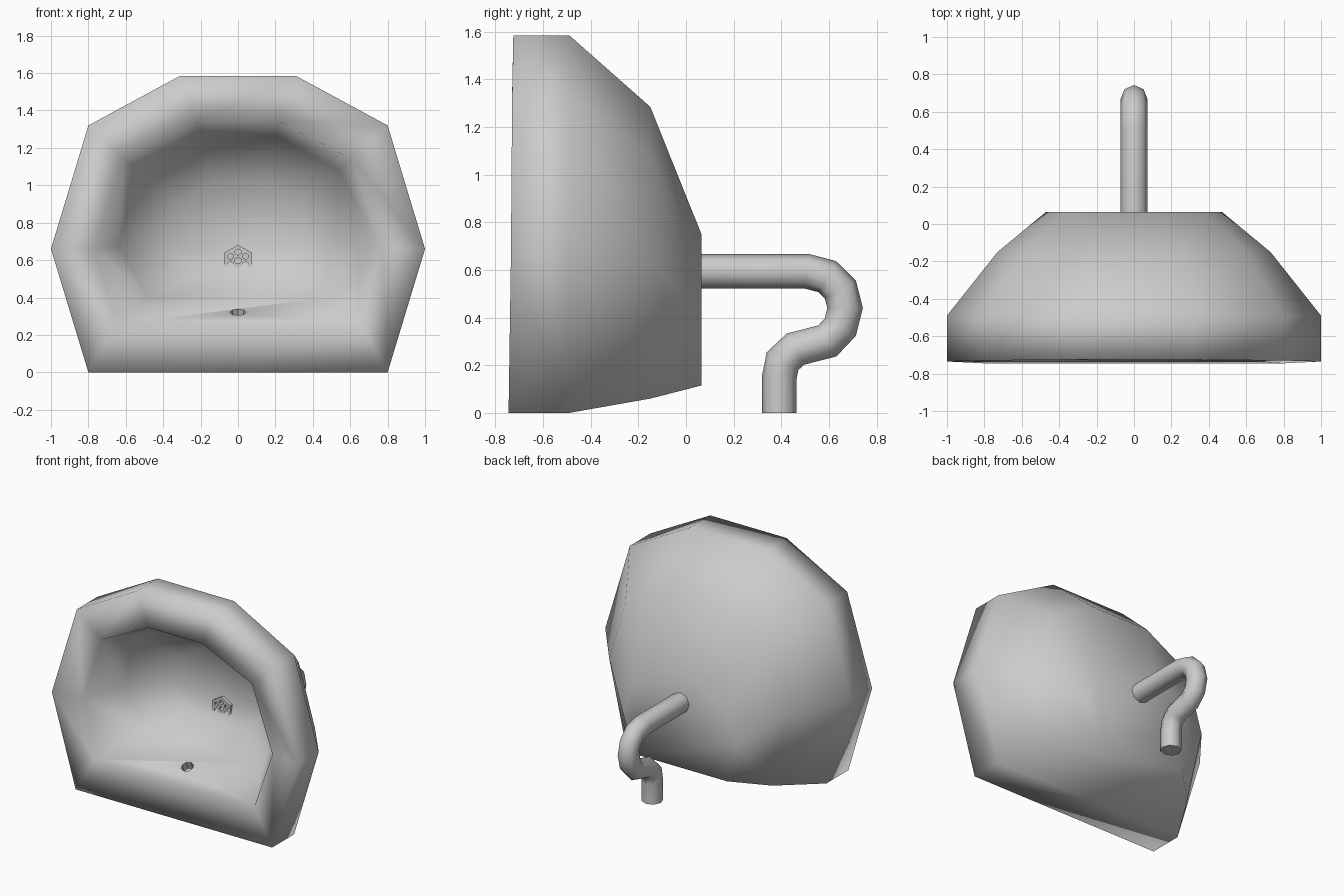
import bpy, bmesh, math
from mathutils import Vector

if "Cube" in bpy.data.objects:
    bpy.data.objects.remove(bpy.data.objects["Cube"])


def finish(name, bm, smooth=True):
    bmesh.ops.recalc_face_normals(bm, faces=bm.faces)
    mesh = bpy.data.meshes.new(name)
    bm.to_mesh(mesh)
    bm.free()
    for p in mesh.polygons:
        p.use_smooth = smooth
    ob = bpy.data.objects.new(name, mesh)
    bpy.context.collection.objects.link(ob)
    return ob


def loft(bm, rings, cap_start=True, cap_end=True):
    vs = [[bm.verts.new(p) for p in ring] for ring in rings]
    n = len(vs[0])
    for a, b in zip(vs, vs[1:]):
        for i in range(n):
            j = (i + 1) % n
            bm.faces.new((a[i], a[j], b[j], b[i]))
    if cap_start:
        bm.faces.new(vs[0])
    if cap_end:
        bm.faces.new(vs[-1])
    return vs


def prism(bm, center, axis, radius, depth, sides):
    axis = Vector(axis).normalized()
    u = Vector((1, 0, 0))
    w = axis.cross(u)
    rings = []
    for s in (-0.5, 0.5):
        c = Vector(center) + axis * depth * s
        rings.append([c + radius * (math.sin(t) * u + math.cos(t) * w)
                      for t in (2 * math.pi * k / sides for k in range(sides))])
    loft(bm, rings)


def cut(target, cutter):
    mod = target.modifiers.new("cut", 'BOOLEAN')
    mod.operation = 'DIFFERENCE'
    mod.solver = 'EXACT'
    mod.object = cutter
    bpy.context.view_layer.objects.active = target
    bpy.ops.object.modifier_apply(modifier=mod.name)
    bpy.data.objects.remove(cutter)


def mirrored(half):
    return half + [(-x, y, z) for x, y, z in reversed(half)]


# basin: eight-sided rings from the back, around the rim, into the bowl
basin_rings = [
    [(.38, .065, .115), (.47, .065, .40), (.38, .065, .63), (.15, .065, .75)],
    [(.60, -.15, .06), (.73, -.15, .64), (.60, -.15, 1.08), (.24, -.15, 1.285)],
    [(.80, -.49, 0), (1, -.49, .66), (.80, -.49, 1.32), (.31, -.49, 1.585)],
    [(.80, -.745, 0), (1, -.735, .66), (.80, -.73, 1.32), (.31, -.725, 1.585)],
    [(.65, -.735, .26), (.77, -.70, .66), (.61, -.71, 1.14), (.22, -.73, 1.34)],
    [(.48, -.40, .40), (.64, -.42, .68), (.54, -.42, 1.08), (.21, -.42, 1.26)],
    [(.24, -.22, .52), (.38, -.20, .68), (.32, -.20, .90), (.13, -.20, 1.02)],
]
bm = bmesh.new()
rows = loft(bm, [mirrored(r) for r in basin_rings], cap_end=False)
hub = bm.verts.new((0, -.165, .62))
inner = rows[-1]
for i in range(8):
    bm.faces.new((inner[i], inner[(i + 1) % 8], hub))
basin = finish("basin", bm)

# tap hole in the sloping ledge
bm = bmesh.new()
prism(bm, (0, -.585, .315), (0, -.39, .92), .043, .1, 8)
cut(basin, finish("tap_hole_cutter", bm, False))

# six-sided drain plate with seven holes
bm = bmesh.new()
prism(bm, (0, -.175, .597), (0, 1, 0), .085, .04, 6)
drain = finish("drain_plate", bm, False)
bm = bmesh.new()
for k in range(7):
    a = k * math.pi / 3
    r = 0 if k == 6 else .046
    prism(bm, (r * math.sin(a), -.195, .597 + r * math.cos(a)), (0, 1, 0), .017, .04, 6)
cut(drain, finish("drain_hole_cutter", bm, False))

# waste pipe: octagon swept along an S-bend with mitred joints
path = [(.03, .594), (.51, .594), (.593, .572), (.648, .518), (.668, .44), (.648, .36),
        (.593, .302), (.46, .268), (.405, .217), (.392, .15), (.392, 0)]
pts = [Vector(p) for p in path]
radius = .0725
rings = []
for i, p in enumerate(pts):
    d_in = (p - pts[max(i - 1, 0)]) if i else pts[1] - p
    d_out = (pts[i + 1] - p) if i < len(pts) - 1 else d_in
    d_in, d_out = d_in.normalized(), d_out.normalized()
    t = (d_in + d_out).normalized()
    n = Vector((-t.y, t.x)) / t.dot(d_in)
    ring = []
    for k in range(8):
        a = k * math.pi / 4
        q = p + n * radius * math.cos(a)
        ring.append((radius * math.sin(a), q.x, q.y))
    rings.append(ring)
bm = bmesh.new()
loft(bm, rings)
pipe = finish("waste_pipe", bm)
bpy.ops.object.select_all(action='DESELECT')
pipe.select_set(True)
bpy.context.view_layer.objects.active = pipe
bpy.ops.object.shade_smooth_by_angle(angle=math.radians(60))
